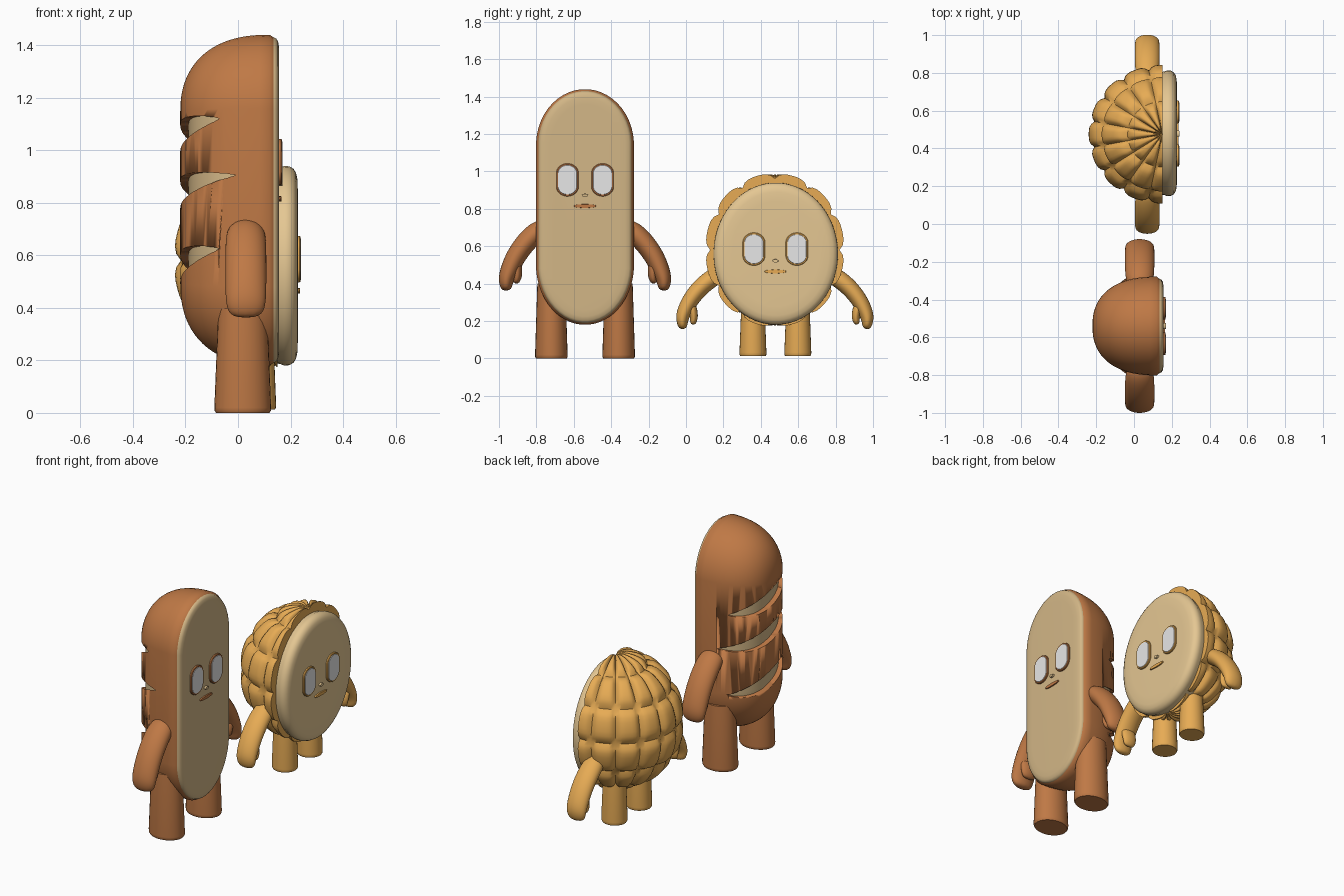
import bpy, bmesh, math
from mathutils import Vector

if "Cube" in bpy.data.objects:
    bpy.data.objects.remove(bpy.data.objects["Cube"])


def material(name, rgb):
    m = bpy.data.materials.new(name)
    m.diffuse_color = (*rgb, 1)
    m.use_nodes = True
    m.node_tree.nodes["Principled BSDF"].inputs["Base Color"].default_value = m.diffuse_color
    return m


BROWN = material("brown crust", (0.52, 0.19, 0.06))
CRUMB = material("crumb", (0.65, 0.47, 0.24))
GOLD = material("golden crust", (0.80, 0.41, 0.09))
CREAM = material("cream crumb", (0.78, 0.57, 0.29))
WHITE = material("eye white", (0.8, 0.8, 0.8))


def finish(name, bm, mat, angle=40):
    bmesh.ops.recalc_face_normals(bm, faces=bm.faces)
    me = bpy.data.meshes.new(name)
    bm.to_mesh(me)
    bm.free()
    me.materials.append(mat)
    ob = bpy.data.objects.new(name, me)
    bpy.context.collection.objects.link(ob)
    bpy.ops.object.select_all(action='DESELECT')
    ob.select_set(True)
    bpy.context.view_layer.objects.active = ob
    bpy.ops.object.shade_smooth_by_angle(angle=math.radians(angle))
    return ob


def loft(name, rings, mat, angle=40):
    """Skin a list of closed rings and cap both ends."""
    bm = bmesh.new()
    rows = [[bm.verts.new(p) for p in r] for r in rings]
    n = len(rows[0])
    for a, b in zip(rows, rows[1:]):
        for i in range(n):
            j = (i + 1) % n
            bm.faces.new((a[i], a[j], b[j], b[i]))
    bm.faces.new(rows[0])
    bm.faces.new(rows[-1])
    return finish(name, bm, mat, angle)


def oval(x, cy, w, low, high, rl, rh, n=48):
    """Upright outline at depth x: half width w, straight from low to high, round ends."""
    pts = []
    for i in range(n):
        a = (i + 0.5) * math.tau / n
        s = math.sin(a)
        pts.append((x, cy + w * math.cos(a), high + rh * s if s > 0 else low + rl * s))
    return pts


def limb(name, cx, cy, side, path, mat):
    """Curved limb; path rows are (outward, z, in-plane radius, x radius)."""
    rings = []
    for i, (o, z, r, rx) in enumerate(path):
        p, q = path[max(i - 1, 0)], path[min(i + 1, len(path) - 1)]
        t = Vector((q[0] - p[0], q[1] - p[1])).normalized()
        rings.append([(cx + rx * math.sin(a), cy + side * (o - t.y * r * math.cos(a)),
                       z + t.x * r * math.cos(a))
                      for a in (k * math.tau / 10 for k in range(10))])
    ob = loft(name, rings, mat, 180)
    ob.modifiers.new("smooth", 'SUBSURF').levels = 2
    ob.modifiers["smooth"].render_levels = 2


def leg(name, cx, cy, z0, z1, rx, ry, mat):
    rows = ((0, .94), (.008, .99), (.02, 1), (z1 - z0, .86))
    loft(name, [[(cx + rx * s * math.cos(k * math.tau / 28),
                  cy + ry * s * math.sin(k * math.tau / 28), z0 + h) for k in range(28)]
                for h, s in rows], mat)


def features(prefix, x, cy, eye_z, gap, nose_z, mouth_z, rim, skin):
    """Eyes with rims, small nose and flat mouth on a face at depth x."""
    def plate(name, y, z, w, core, r, d, mat):
        loft(name, [oval(x + dx, y, w * s, z - core, z + core, r * s, r * s, 32)
                    for dx, s in ((-.03, 1), (d - .003, 1), (d, .95))], mat)
    for side, tag in ((-1, "right"), (1, "left")):
        y = cy + side * gap
        plate(f"{prefix}_{tag}_eye_rim", y, eye_z, .060, .035, .053, .010, rim)
        plate(f"{prefix}_{tag}_eye", y, eye_z, .052, .035, .045, .012, WHITE)
    plate(f"{prefix}_mouth", cy, mouth_z, .058, .002, .008, .008, rim)
    plate(f"{prefix}_nose", cy, nose_z, .016, .0, .009, .012, skin)


# ---- Long loaf ----
LY = -0.54


def loaf_dome(x0, back, w, rl, rh):
    rings = []
    for i in range(21):
        t = i / 20 * math.pi / 2
        s = max(math.cos(t), 0) ** .85
        s = max(s, .01)
        rings.append(oval(x0 - (x0 - back) * math.sin(t) ** .85, LY, w * s,
                          .50, 1.14, rl * s, rh * s))
    return rings


crust = loft("loaf_crust",
             [oval(.135, LY, .25, .50, 1.14, .31, .29)] + loaf_dome(.12, -.22, .262, .32, .30),
             BROWN)
loft("loaf_inner_crumb", loaf_dome(.05, -.188, .235, .29, .27), CRUMB)

# Diagonal scores cut through the crust to the crumb
for k, (z, half) in enumerate(((1.045, .23), (.83, .25), (.55, .23))):
    lens = []
    for i in range(24):
        a = i * math.tau / 24
        u, s = math.cos(a), math.sin(a)
        lens.append((LY + half * u, z - .075 * u + .052 * s * abs(s) ** .4))
    cutter = loft(f"score_cutter_{k}", [[(x, y, zz) for y, zz in lens] for x in (-.4, 0.0)], BROWN)
    cutter.hide_render = True
    cutter.hide_viewport = True
    mod = crust.modifiers.new(f"score_{k}", 'BOOLEAN')
    mod.operation = 'DIFFERENCE'
    mod.solver = 'EXACT'
    mod.object = cutter

loft("loaf_face", [oval(x, LY, .26 - d, .50, 1.14, .32 - d, .30 - d)
                   for x, d in ((.10, .012), (.135, .010), (.145, .014), (.152, .024),
                                (.156, .045), (.157, .08))], CRUMB, 60)
features("loaf", .157, LY, .955, .094, .872, .815, BROWN, CRUMB)

for side, tag in ((-1, "right"), (1, "left")):
    leg(f"loaf_{tag}_leg", .018, LY + side * .18, 0, .40, .108, .087, BROWN)
    limb(f"loaf_{tag}_arm", .03, LY, side,
         [(.20, .70, .05, .06), (.25, .685, .06, .08), (.31, .63, .06, .083),
          (.37, .55, .057, .083), (.41, .46, .052, .083), (.425, .41, .042, .08),
          (.42, .36, .028, .062)], BROWN)
    limb(f"loaf_{tag}_thumb", .03, LY, side,
         [(.37, .53, .03, .06), (.362, .47, .030, .062), (.362, .43, .026, .055),
          (.372, .40, .016, .04)], BROWN)

# ---- Round bun ----
BY = 0.475


def puff(f):
    return 1 - abs(2 * (f % 1) - 1) ** 4


# Scored crust: dome of pillow panels between grooves
bm = bmesh.new()
SUB, COLS, ROWS = 8, 8, 6
NU, NV = SUB * COLS, SUB * ROWS
grid = []
for i in range(NU + 1):
    lon = math.pi * i / NU
    col = []
    for j in range(NV + 1):
        lat = math.pi * (j / NV - .5)
        r = .93 + .07 * puff(i / SUB + .5) * puff(j / SUB)
        x = 0.15 - .395 * r * math.cos(lat) * math.sin(lon)
        y = BY + .372 * r * math.cos(lat) * math.cos(lon)
        col.append(bm.verts.new((x, y, .58 + .41 * r * math.sin(lat))))
    grid.append(col)
for i in range(NU):
    for j in range(NV):
        bm.faces.new((grid[i][j], grid[i + 1][j], grid[i + 1][j + 1], grid[i][j + 1]))
bmesh.ops.remove_doubles(bm, verts=bm.verts, dist=1e-5)
bmesh.ops.edgeloop_fill(bm, edges=[e for e in bm.edges if len(e.link_faces) == 1])
finish("bun_crust", bm, GOLD, 50)

loft("bun_face", [oval(x, BY + .005, .333 - d, .56, .56, .38 - d, .38 - d, 64)
                  for x, d in ((.10, .012), (.16, .006), (.175, 0), (.195, .001), (.211, .010),
                               (.221, .026), (.226, .05), (.228, .10))], CREAM, 60)
features("bun", .228, BY + .003, .585, .115, .522, .465, GOLD, CREAM)

for side, tag in ((-1, "right"), (1, "left")):
    leg(f"bun_{tag}_leg", .07, BY + .003 + side * .12, .012, .30, .075, .072, GOLD)
    limb(f"bun_{tag}_arm", .07, BY, side,
         [(.28, .46, .045, .05), (.33, .435, .052, .068), (.40, .38, .05, .07),
          (.455, .31, .047, .07), (.49, .24, .042, .068), (.497, .20, .034, .066),
          (.49, .155, .022, .05)], GOLD)
    limb(f"bun_{tag}_thumb", .07, BY, side,
         [(.45, .30, .026, .05), (.435, .245, .026, .052), (.432, .21, .022, .045),
          (.44, .18, .014, .035)], GOLD)
